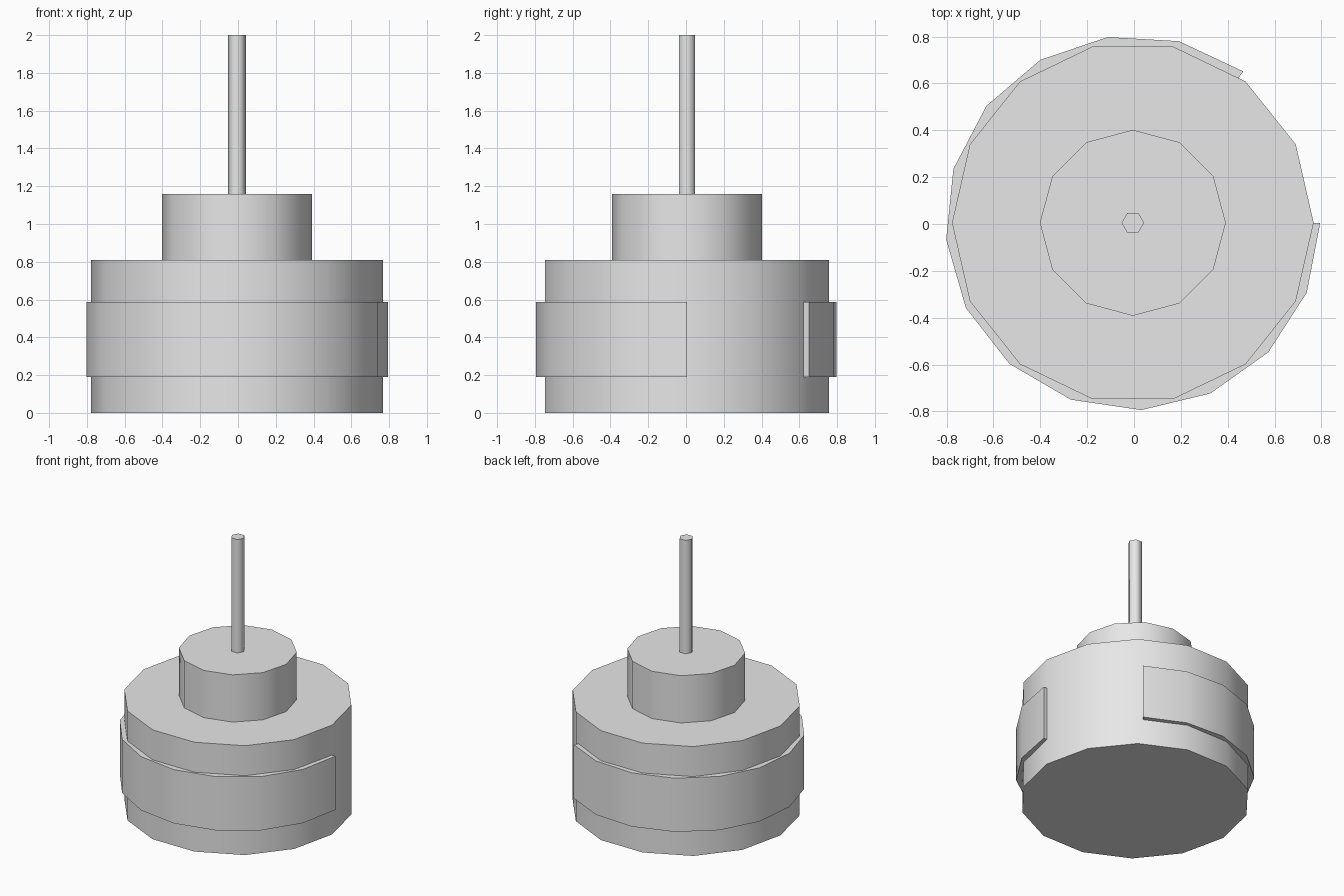
import bpy, bmesh, math

if "Cube" in bpy.data.objects:
    bpy.data.objects.remove(bpy.data.objects["Cube"])

CX, CY = -0.005, 0.005  # shared axis of all the round parts

grey = bpy.data.materials.new("light_grey")
grey.diffuse_color = (0.8, 0.8, 0.8, 1)
grey.use_nodes = True
grey.node_tree.nodes["Principled BSDF"].inputs["Base Color"].default_value = grey.diffuse_color


def finish(obj, angle):
    obj.data.materials.append(grey)
    bpy.ops.object.select_all(action='DESELECT')
    obj.select_set(True)
    bpy.context.view_layer.objects.active = obj
    bpy.ops.object.shade_smooth_by_angle(angle=math.radians(angle))


def cylinder(name, sides, radius, z0, z1):
    bpy.ops.mesh.primitive_cylinder_add(
        vertices=sides, radius=radius, depth=z1 - z0,
        location=(CX, CY, (z0 + z1) / 2))
    obj = bpy.context.object
    obj.name = name
    # put a corner on the +x axis
    obj.rotation_euler.z = -math.pi / 2
    finish(obj, 65)


def open_band(name, r_in, r_out, z0, z1, start, end, segments):
    bm = bmesh.new()
    rings = []
    for i in range(segments + 1):
        a = math.radians(start + (end - start) * i / segments)
        rings.append([bm.verts.new((CX + r * math.cos(a), CY + r * math.sin(a), z))
                      for r, z in ((r_in, z0), (r_out, z0), (r_out, z1), (r_in, z1))])
    for a, b in zip(rings, rings[1:]):
        for j in range(4):
            k = (j + 1) % 4
            bm.faces.new((a[j], a[k], b[k], b[j]))
    bm.faces.new(rings[0])
    bm.faces.new(rings[-1])
    bmesh.ops.recalc_face_normals(bm, faces=bm.faces)
    mesh = bpy.data.meshes.new(name)
    bm.to_mesh(mesh)
    bm.free()
    obj = bpy.data.objects.new(name, mesh)
    bpy.context.collection.objects.link(obj)
    finish(obj, 65)


# Main drum, upper hub and thin shaft
cylinder("drum", 14, 0.772, 0.0, 0.81)
cylinder("hub", 12, 0.397, 0.81, 1.16)
cylinder("shaft", 6, 0.048, 1.16, 2.0)

# Strap wrapped round the drum, open at the back right
open_band("strap", 0.74, 0.80, 0.19, 0.588, 53.9, 360, 14)
